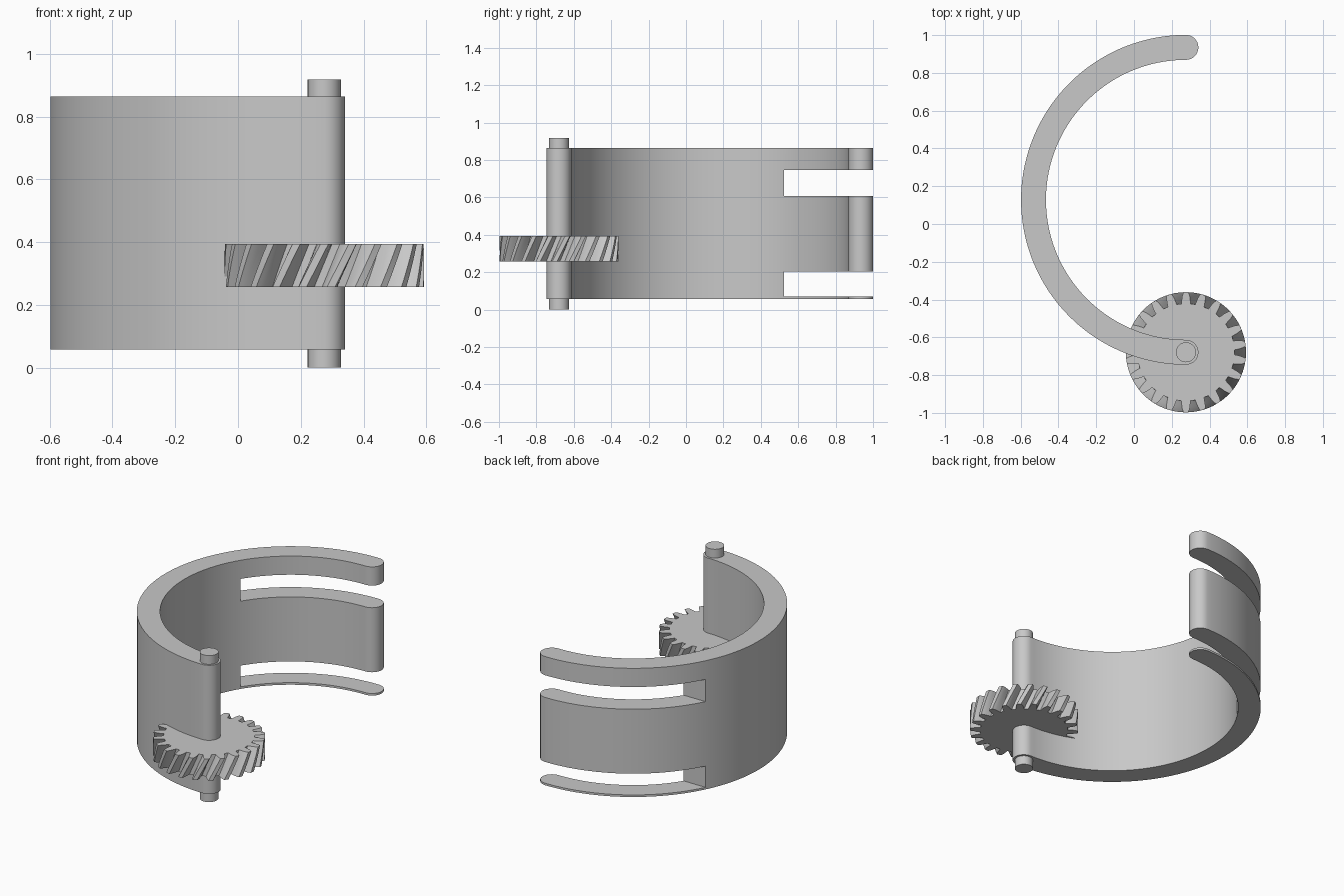
import bpy, bmesh
from math import pi, sin, cos, radians

cube = bpy.data.objects.get("Cube")
if cube:
    bpy.data.objects.remove(cube, do_unlink=True)

# Single plain grey material
grey = bpy.data.materials.new("plain_grey")
grey.use_nodes = True
colour = (0.58, 0.58, 0.58, 1)
grey.diffuse_color = colour
grey.node_tree.nodes["Principled BSDF"].inputs["Base Color"].default_value = colour

CX, CY = 0.275, 0.128          # centre of the curved band
R, HALF = 0.807, 0.066         # band centreline radius and half thickness
PIN_Y = CY - R


def polar(cx, cy, r, a):
    return (cx + r * cos(a), cy + r * sin(a))


def arc(cx, cy, r, a0, a1, n):
    return [polar(cx, cy, r, a0 + (a1 - a0) * i / n) for i in range(n + 1)]


def loft(name, layers):
    """Skin a closed solid through (outline, z) layers, bottom to top."""
    bm = bmesh.new()
    rings = [[bm.verts.new((x, y, z)) for x, y in pts] for pts, z in layers]
    n = len(rings[0])
    for low, high in zip(rings, rings[1:]):
        for i in range(n):
            j = (i + 1) % n
            bm.faces.new((low[i], low[j], high[j], high[i]))
    bm.faces.new(rings[0][::-1])
    bm.faces.new(rings[-1])
    bmesh.ops.recalc_face_normals(bm, faces=bm.faces)
    mesh = bpy.data.meshes.new(name)
    bm.to_mesh(mesh)
    bm.free()
    mesh.materials.append(grey)
    obj = bpy.data.objects.new(name, mesh)
    bpy.context.collection.objects.link(obj)
    return obj


def activate(obj):
    bpy.ops.object.select_all(action='DESELECT')
    obj.select_set(True)
    bpy.context.view_layer.objects.active = obj


def smooth(obj, degrees):
    activate(obj)
    bpy.ops.object.shade_smooth_by_angle(angle=radians(degrees))


# Half-round band with rounded ends
outline = (arc(CX, CY, R + HALF, pi / 2, 3 * pi / 2, 96)
           + arc(CX, PIN_Y, HALF, -pi / 2, pi / 2, 16)[1:]
           + arc(CX, CY, R - HALF, 3 * pi / 2, pi / 2, 96)[1:]
           + arc(CX, CY + R, HALF, -pi / 2, pi / 2, 16)[1:-1])
band = loft("curved_band", [(outline, 0.057), (outline, 0.863)])

# Two slots through the back arm
for z0, z1 in ((0.07, 0.203), (0.607, 0.746)):
    box = [(-0.8, 0.525), (0.6, 0.525), (0.6, 1.2), (-0.8, 1.2)]
    cutter = loft("slot_cutter", [(box, z0), (box, z1)])
    cutter.hide_render = True
    mod = band.modifiers.new("slot", 'BOOLEAN')
    mod.operation = 'DIFFERENCE'
    mod.solver = 'EXACT'
    mod.object = cutter
    activate(band)
    bpy.ops.object.modifier_apply(modifier=mod.name)
    bpy.data.objects.remove(cutter, do_unlink=True)
smooth(band, 30)

# Hinge pin
circle = arc(CX, PIN_Y, 0.053, 0, 2 * pi, 48)[:-1]
smooth(loft("hinge_pin", [(circle, 0), (circle, 0.918)]), 30)

# Helical gear
TEETH, TWIST = 22, radians(12.5)
PITCH = 2 * pi / TEETH
FLANK = [(0.258, -0.33), (0.275, -0.29), (0.292, -0.25), (0.306, -0.2), (0.318, -0.14)]
TOOTH = FLANK + [(r, -f) for r, f in reversed(FLANK)]


def gear_outline(turn):
    return [polar(CX, PIN_Y, r, (t + 0.5 + f) * PITCH + turn)
            for t in range(TEETH) for r, f in TOOTH]


STEPS = 6
gear = loft("helical_gear", [(gear_outline(TWIST * (k / STEPS - 1)), 0.257 + 0.136 * k / STEPS)
                             for k in range(STEPS + 1)])
smooth(gear, 25)
